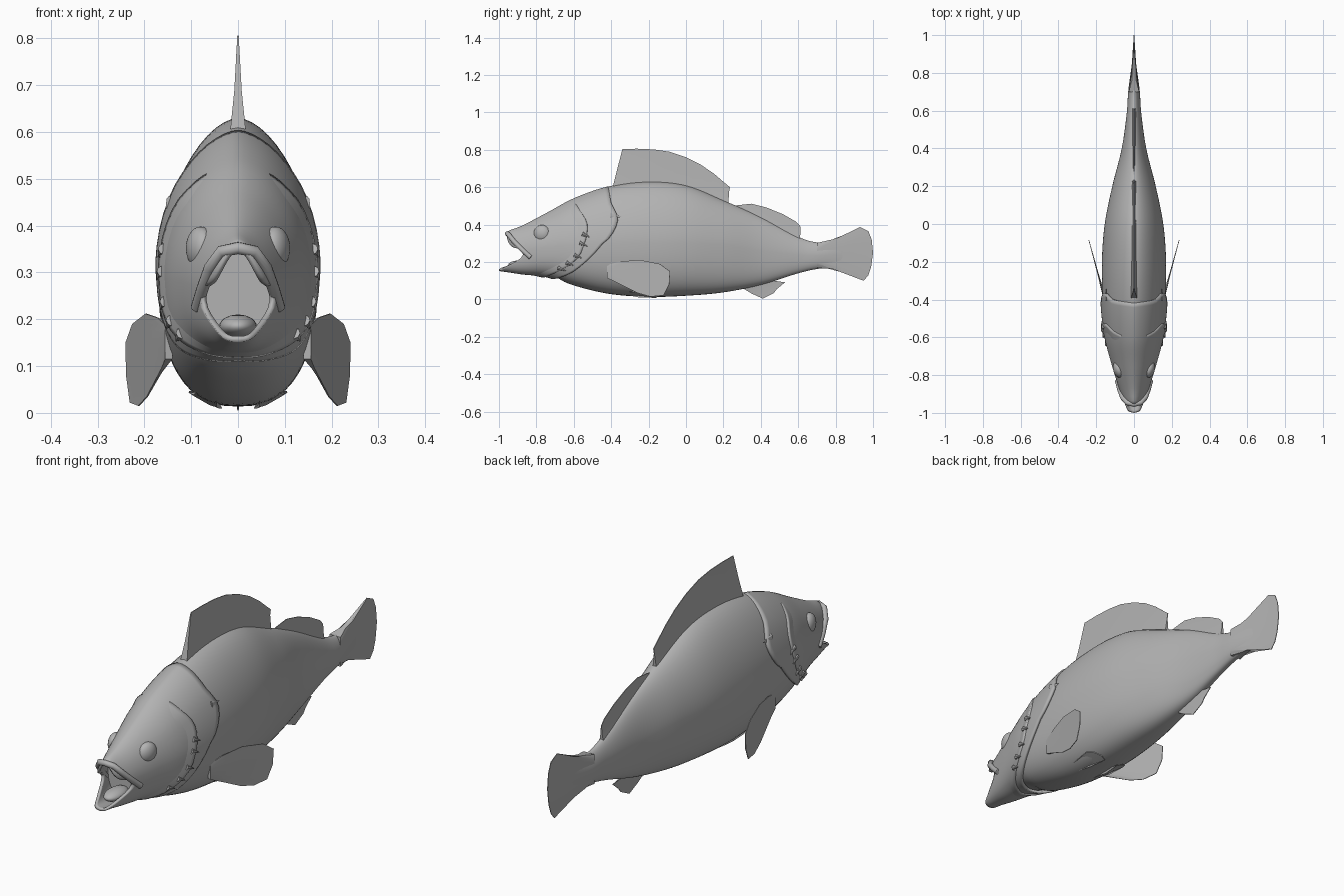
import bpy, bmesh, math
from mathutils import Vector

cube = bpy.data.objects.get("Cube")
if cube:
    bpy.data.objects.remove(cube)

grey = bpy.data.materials.new("fish_grey")
grey.use_nodes = True
grey.diffuse_color = (0.45, 0.45, 0.45, 1)
grey.node_tree.nodes["Principled BSDF"].inputs["Base Color"].default_value = grey.diffuse_color


def finish(obj, angle=40):
    obj.data.materials.append(grey)
    bpy.ops.object.select_all(action="DESELECT")
    obj.select_set(True)
    bpy.context.view_layer.objects.active = obj
    bpy.ops.object.shade_smooth_by_angle(angle=math.radians(angle))
    return obj


def mesh_object(name, verts, faces, fix_normals=False, angle=40):
    mesh = bpy.data.meshes.new(name)
    mesh.from_pydata(verts, [], faces)
    if fix_normals:
        bm = bmesh.new()
        bm.from_mesh(mesh)
        bmesh.ops.recalc_face_normals(bm, faces=bm.faces)
        bm.to_mesh(mesh)
        bm.free()
    obj = bpy.data.objects.new(name, mesh)
    bpy.context.collection.objects.link(obj)
    return finish(obj, angle)


def interp(table, t):
    """Smooth curve through rows of (position, value, ...)."""
    t = min(max(t, table[0][0]), table[-1][0])
    i = next(k for k in range(len(table) - 1) if t <= table[k + 1][0])
    a, b = table[i], table[i + 1]
    p, q = table[max(i - 1, 0)], table[min(i + 2, len(table) - 1)]
    d = b[0] - a[0]
    u = (t - a[0]) / d
    out = []
    for k in range(1, len(a)):
        ma = (b[k] - p[k]) / (b[0] - p[0]) * d
        mb = (q[k] - a[k]) / (q[0] - a[0]) * d
        out.append(a[k] * (1 + 2 * u) * (1 - u) ** 2 + ma * u * (1 - u) ** 2
                   + b[k] * u * u * (3 - 2 * u) - mb * u * u * (1 - u))
    return out


# Body stations: y, half width, bottom, widest height, top
STATIONS = [
    (-1.0, .045, .153, .20, .33), (-.95, .056, .148, .235, .365), (-.88, .076, .14, .26, .392),
    (-.74, .115, .128, .28, .465), (-.6, .148, .075, .29, .54), (-.41, .166, .03, .30, .605),
    (-.2, .17, .014, .30, .63), (0, .155, .02, .30, .61), (.2, .115, .038, .29, .53),
    (.4, .065, .078, .26, .44), (.6, .037, .14, .24, .335), (.7, .031, .163, .235, .305),
    (.8, .018, .168, .24, .315), (.88, .006, .16, .245, .335)]
AROUND = 56


def section(y, a, off=0.0):
    w, bottom, mid, top = interp(STATIONS, y)
    c, s = math.cos(a), math.sin(a)
    power = 1.15 if s > 0 else 0.8
    h = (top - mid if s > 0 else mid - bottom) + off
    return Vector((math.copysign(abs(c) ** power, c) * (w + off), y,
                   mid + math.copysign(abs(s) ** power, s) * h))


def skin(name, front, back, offset, rows, capped=False):
    """Sheet wrapped around the body between two edges given by angle."""
    verts, faces = [], []
    for r in range(rows + 1):
        u = r / rows
        for k in range(AROUND):
            a = 2 * math.pi * k / AROUND
            e = math.degrees(math.asin(max(-1, min(1, math.sin(a)))))
            y = front(e) * (1 - u) + back(e) * u
            verts.append(section(y, a, offset(u, e)))
    for r in range(rows):
        for k in range(AROUND):
            n = (k + 1) % AROUND
            lo, hi = r * AROUND, (r + 1) * AROUND
            faces.append((lo + k, hi + k, hi + n, lo + n))
    if capped:
        faces.append(tuple(range(AROUND)))
        faces.append(tuple(reversed(range(rows * AROUND, (rows + 1) * AROUND))))
    obj = mesh_object(name, verts, faces)
    if not capped:
        solid = obj.modifiers.new("thickness", "SOLIDIFY")
        solid.thickness = 0.012
        solid.offset = -1
    return obj


skin("body", lambda e: -.82, lambda e: .88, lambda u, e: -.004 if u < .1 else 0, 60, True)

# Head shell, open at the mouth and free along the gill edge
MOUTH = [(-90, -1.0), (-50, -.985), (-30, -.94), (-10, -.875), (5, -.885),
         (20, -.93), (45, -.955), (90, -.96)]
GILL = [(-90, -.72), (-60, -.68), (-33, -.6), (-9, -.5), (5, -.42),
        (26, -.365), (46, -.4), (90, -.42)]
CHEEK = [(-90, -.77), (-60, -.73), (-33, -.66), (-9, -.57), (5, -.54),
         (26, -.53), (46, -.57), (90, -.62)]


def fade(e):
    return min(1, max(0, (75 - e) / 35))


skin("head", lambda e: interp(MOUTH, e)[0], lambda e: interp(GILL, e)[0],
     lambda u, e: .001 + .011 * u * fade(e), 24)
skin("cheek_plate", lambda e: interp(CHEEK, e)[0] - .12, lambda e: interp(CHEEK, e)[0],
     lambda u, e: -.004 + .02 * u * fade(e), 8)


def ball(name, loc, scale, turn=0):
    bpy.ops.mesh.primitive_uv_sphere_add(segments=24, ring_count=14, location=loc,
                                         rotation=(0, 0, turn))
    obj = bpy.context.object
    obj.name = name
    obj.scale = scale
    return finish(obj)


ball("tongue", (0, -.88, .185), (.04, .07, .025))

# Upper lip with its side bars
curve = bpy.data.curves.new("upper_lip", "CURVE")
curve.dimensions = "3D"
curve.bevel_depth = 0.013
curve.use_fill_caps = True
half = [(.088, -.83, .225), (.076, -.875, .265), (.06, -.92, .31), (.035, -.947, .345)]
path = half + [(0, -.955, .352)] + [(-x, y, z) for x, y, z in reversed(half)]
spline = curve.splines.new("POLY")
spline.points.add(len(path) - 1)
for point, co in zip(spline.points, path):
    point.co = (*co, 1)
lip = bpy.data.objects.new("upper_lip", curve)
bpy.context.collection.objects.link(lip)
curve.materials.append(grey)


def fin(name, root_a, root_b, tips, thick):
    """Thin plate fanning from a root line to an outline."""
    a, b = Vector(root_a), Vector(root_b)
    tips = [Vector(t) for t in tips]
    n = len(tips)
    loop = [a] + tips + [b]
    normal = sum((p.cross(q) for p, q in zip(loop, loop[1:] + loop[:1])), Vector()).normalized()
    verts, faces = [], []
    for i, tip in enumerate(tips):
        root = a.lerp(b, i / (n - 1))
        mid = root.lerp(tip, .5)
        for p, t in ((root, thick), (mid, thick * .4), (tip, .0015),
                     (tip, -.0015), (mid, -thick * .4), (root, -thick)):
            verts.append(p + normal * t)
    for i in range(n - 1):
        for k in range(6):
            m = (k + 1) % 6
            faces.append((i * 6 + k, i * 6 + m, i * 6 + 6 + m, i * 6 + 6 + k))
    faces += [tuple(range(6)), tuple(range(n * 6 - 6, n * 6))]
    return mesh_object(name, verts, faces, True)


def flat(points):
    return [(0, y, z) for y, z in points]


fin("front_dorsal_fin", (0, -.4, .57), (0, .225, .47), flat([
    (-.34, .805), (-.26, .806), (-.17, .802), (-.09, .79), (0, .76), (.08, .72),
    (.15, .672), (.205, .625), (.235, .60), (.23, .575)]), .02)
fin("rear_dorsal_fin", (0, .22, .47), (0, .61, .31), flat([
    (.24, .50), (.35, .512), (.43, .492), (.52, .455), (.59, .415), (.612, .39)]), .012)
fin("tail_fin", (0, .7, .168), (0, .7, .302), flat([
    (.82, .163), (.88, .142), (.95, .10), (.975, .13), (.99, .175), (1.0, .25), (.993, .32),
    (.975, .365), (.93, .387), (.87, .355), (.82, .33)]), .028)
fin("anal_fin", (0, .28, .075), (0, .45, .115), flat([
    (.35, .032), (.41, .005), (.47, .035), (.485, .055), (.53, .092), (.47, .095)]), .008)

# Paired parts
PECTORAL = [(-.34, .075), (-.26, .035), (-.19, .015), (-.12, .022), (-.09, .08), (-.085, .15),
            (-.14, .19), (-.25, .212), (-.35, .203)]
PELVIC = [(.045, -.25, .012), (.035, -.16, .01), (.06, -.15, .018),
          (.09, -.17, .035), (.105, -.2, .045), (.095, -.28, .04)]
for side, label in ((1, "left"), (-1, "right")):
    fin(label + "_pectoral_fin", (side * .148, -.42, .115), (side * .148, -.42, .185),
        [(side * (.165 + .26 * (y + .37)), y, z) for y, z in PECTORAL], .008)
    fin(label + "_pelvic_fin", (side * .045, -.36, .035), (side * .08, -.35, .05),
        [(side * x, y, z) for x, y, z in PELVIC], .006)
    ball(label + "_eye", (side * .08, -.77, .352), (.03, .046, .046), side * -.28)
    # Small spines along the cheek edge
    for e in (-34, -22, -11, 0, 12):
        a = math.radians(e if side > 0 else 180 - e)
        spot = section(interp(CHEEK, e)[0], a, .012)
        aim = Vector((side * .25, .8, -.35))
        bpy.ops.mesh.primitive_cone_add(vertices=8, radius1=.013, radius2=.001, depth=.045,
                                        location=spot, rotation=aim.to_track_quat("Z", "Y").to_euler())
        bpy.context.object.name = label + "_cheek_spine"
        finish(bpy.context.object)
    # Gill cover point
    tip = section(-.375, math.radians(30 if side > 0 else 150), .006)
    bpy.ops.mesh.primitive_cone_add(vertices=8, radius1=.02, radius2=.001, depth=.06, location=tip,
                                    rotation=(-math.pi / 2, 0, 0))
    bpy.context.object.name = label + "_gill_point"
    bpy.context.object.scale.x = .35
    finish(bpy.context.object)
